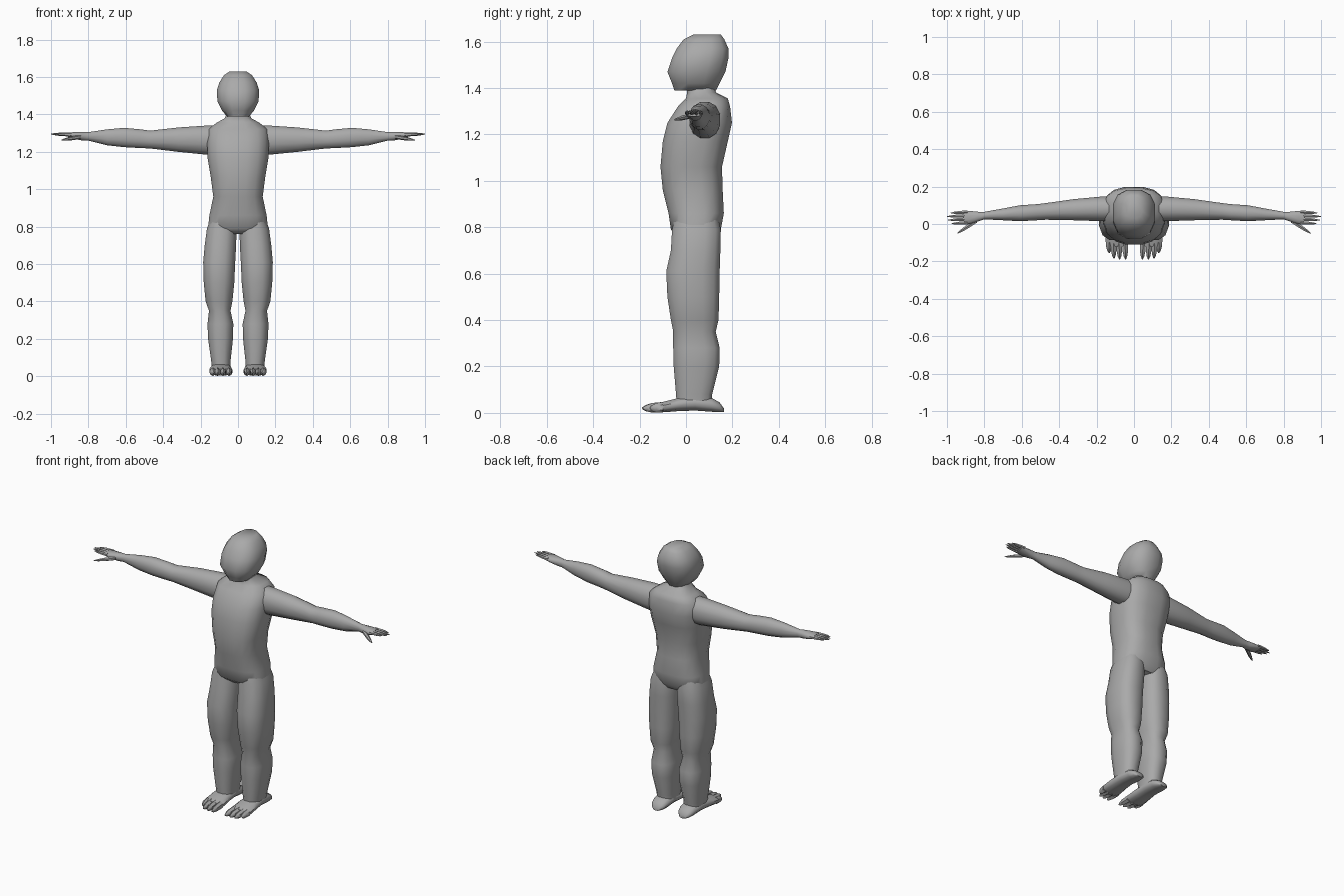
import bpy
import bmesh
from math import cos, sin, tau, copysign
from mathutils import Vector

cube = bpy.data.objects.get("Cube")
if cube:
    bpy.data.objects.remove(cube)

# One plain grey skin
skin = bpy.data.materials.new("grey skin")
skin.use_nodes = True
skin.diffuse_color = (0.4, 0.4, 0.4, 1)
skin.node_tree.nodes["Principled BSDF"].inputs["Base Color"].default_value = skin.diffuse_color

CM = 0.01


def rounded_ring(bm, axis, section, sides, squareness):
    """Ring of vertices filling the box (low, high, low, high) across an axis."""
    along, low_a, high_a, low_b, high_b = (value * CM for value in section)
    ring = []
    for step in range(sides):
        angle = tau * (step + 0.5) / sides
        ca, sa = cos(angle), sin(angle)
        a = copysign(abs(ca) ** (2 / squareness), ca)
        b = copysign(abs(sa) ** (2 / squareness), sa)
        # stretch the ring so that its sides touch the box
        reach = cos(tau / sides / 2) ** (2 / squareness)
        a, b = a / reach, b / reach
        point = [(low_a + high_a) / 2 + a * (high_a - low_a) / 2,
                 (low_b + high_b) / 2 + b * (high_b - low_b) / 2]
        point.insert("xyz".index(axis), along)
        ring.append(bm.verts.new(Vector(point)))
    return ring


def loft(name, axis, sections, sides=12, squareness=2.3, mirrored=False):
    """Skin a closed body over a row of cross-sections."""
    bm = bmesh.new()
    rings = [rounded_ring(bm, axis, s, sides, squareness) for s in sections]
    for first, second in zip(rings, rings[1:]):
        for i in range(sides):
            j = (i + 1) % sides
            bm.faces.new((first[i], first[j], second[j], second[i]))
    bm.faces.new(rings[0])
    bm.faces.new(rings[-1])
    bmesh.ops.recalc_face_normals(bm, faces=bm.faces)
    mesh = bpy.data.meshes.new(name)
    bm.to_mesh(mesh)
    bm.free()
    mesh.materials.append(skin)
    part = bpy.data.objects.new(name, mesh)
    bpy.context.scene.collection.objects.link(part)
    bpy.ops.object.select_all(action="DESELECT")
    part.select_set(True)
    bpy.context.view_layer.objects.active = part
    bpy.ops.object.shade_smooth_by_angle(angle=0.9)
    if mirrored:
        part.modifiers.new("both sides", "MIRROR").use_bisect_axis[0] = False
    return part


def digit(name, axis, start, tip, thick, high):
    """Tapered finger or toe running from start to tip."""
    sections = []
    for t, scale in ((0, 1), (0.5, 0.9), (0.8, 0.6), (1, 0.15)):
        x, y, z = Vector(start).lerp(Vector(tip), t)
        w, h = thick * scale, high * scale
        if axis == "x":
            sections.append((x, y - w, y + w, z - h, z + h))
        else:
            sections.append((y, x - w, x + w, z - h, z + h))
    loft(name, axis, sections, sides=6, squareness=2, mirrored=True)


# Head: z, then x range and y range
loft("head", "z", [
    (139, -6, 6, -5, 13),
    (142, -8.5, 8.5, -6, 14.5),
    (147, -11, 11, -8, 17),
    (153, -11.3, 11.3, -6, 18.3),
    (157, -10, 10, -4, 18.3),
    (161, -7.5, 7.5, -1, 16.5),
    (163, -4.5, 4.5, 3, 15),
], squareness=2.5)

# Neck and trunk
loft("torso", "z", [
    (76, -11, 11, -3, 13),
    (79, -16, 16, -6.5, 15),
    (86, -15.3, 15.3, -7.5, 16.3),
    (96, -13.2, 13.2, -10, 15.8),
    (106, -14.5, 14.5, -11, 15.5),
    (117, -16.3, 16.3, -10, 18),
    (125, -16.5, 16.5, -8, 19.8),
    (132, -16, 16, -3.5, 19),
    (135.5, -11.5, 11.5, 0, 18),
    (138, -7, 7, 0.5, 13),
    (141, -6, 6, 0, 12),
], sides=16, squareness=2.7)

# Legs
loft("leg", "z", [
    (4, 4, 14, -4, 11),
    (8, 4, 14.3, -4.3, 11.3),
    (20, 2.7, 16, -5.3, 14.3),
    (28, 2.5, 16.3, -5.5, 14.5),
    (35, 4, 15.5, -5.5, 12.8),
    (40, 3, 17.3, -6.5, 14),
    (50, 2, 18.3, -8, 14.3),
    (61, 1.5, 18.6, -8.5, 14.5),
    (70, 1, 17.8, -6.5, 14.8),
    (79, 0.8, 16.6, -6, 15),
    (88, 2, 13, -4, 13),
], squareness=2.6, mirrored=True)

# Feet: y, then x range and z range
loft("foot", "y", [
    (-12, 3.5, 14.5, 0.5, 4),
    (-9, 3, 15.3, 0.3, 5),
    (-3, 3.5, 15, 0.8, 6.5),
    (4, 4, 14.3, 1, 7.5),
    (11, 4, 14, 0.5, 6.5),
    (14.5, 5, 13, 0.3, 4.5),
    (16.3, 7, 11, 0.3, 2),
], mirrored=True)

# Toes, from the inner one outwards
for number, (x, reach) in enumerate(((4.8, 19), (8, 19), (11, 18.5), (13.5, 15.5)), 1):
    digit(f"toe_{number}", "y", (x, -10, 2.4), (x - 0.3, -reach, 2), 1.6, 2)

# Arms: x, then y range and z range
loft("arm", "x", [
    (10, 2, 14.5, 119, 134),
    (17, 1.5, 14.7, 118.5, 134),
    (32, 2, 13.3, 120, 133),
    (47, 2.3, 11.2, 121.8, 131.3),
    (52, 2, 10.6, 122, 132),
    (61, 1.5, 10, 122.5, 132.8),
    (70, 2, 8.3, 123.5, 132),
    (80, 2.5, 6.5, 126, 130.5),
    (83, 1.5, 6.5, 126, 130.7),
    (88, 0, 7, 127, 130.5),
    (91, 0, 6.8, 127.8, 130.2),
], squareness=2.2, mirrored=True)

# Fingers, from the front one backwards, then the thumb
for number, reach in enumerate((97.5, 99.5, 100, 98), 1):
    y = 1.9 * number - 1.2
    digit(f"finger_{number}", "x", (89, y, 129.2), (reach, y - 0.5, 129.5), 0.9, 0.9)
digit("thumb", "x", (84, 2, 128), (94.5, -5, 126.3), 1.3, 1)
